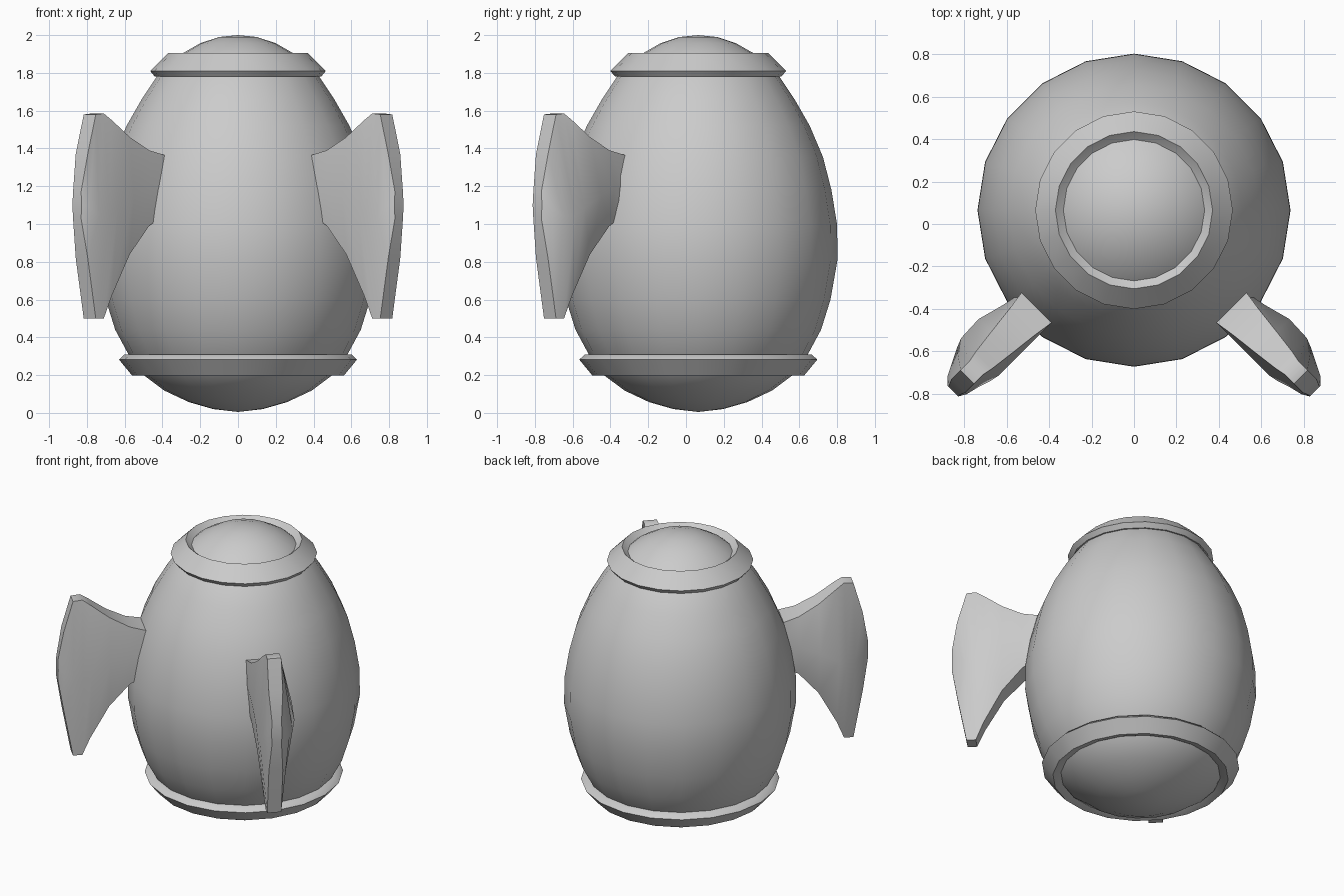
import bpy, bmesh, math
from mathutils import Vector

if "Cube" in bpy.data.objects:
    bpy.data.objects.remove(bpy.data.objects["Cube"])

CENTRE = Vector((0, 0.065, 0))
SIDES = 20


def finish(name, bm, angle):
    bmesh.ops.remove_doubles(bm, verts=bm.verts, dist=1e-5)
    bmesh.ops.recalc_face_normals(bm, faces=bm.faces)
    me = bpy.data.meshes.new(name)
    bm.to_mesh(me)
    bm.free()
    ob = bpy.data.objects.new(name, me)
    bpy.context.collection.objects.link(ob)
    bpy.ops.object.select_all(action='DESELECT')
    bpy.context.view_layer.objects.active = ob
    ob.select_set(True)
    bpy.ops.object.shade_smooth_by_angle(angle=math.radians(angle))
    return ob


def lathe(name, profile, angle=40, closed=False):
    bm = bmesh.new()
    vs = [bm.verts.new(CENTRE + Vector((r, 0, z))) for r, z in profile]
    pairs = list(zip(vs, vs[1:])) + ([(vs[-1], vs[0])] if closed else [])
    edges = [bm.edges.new(p) for p in pairs]
    bmesh.ops.spin(bm, geom=vs + edges, cent=CENTRE, axis=(0, 0, 1),
                   angle=math.tau, steps=SIDES, use_merge=True)
    return finish(name, bm, angle)


# Egg-shaped body
lathe("body", [(0, 0.005), (0.13, 0.02), (0.26, 0.057), (0.39, 0.118), (0.50, 0.2),
               (0.58, 0.31), (0.65, 0.44), (0.70, 0.60), (0.737, 0.81), (0.735, 0.995),
               (0.705, 1.18), (0.66, 1.355), (0.59, 1.52), (0.51, 1.66), (0.42, 1.795),
               (0.30, 1.90), (0.20, 1.957), (0.10, 1.99), (0, 2.0)])

# Bands around the top and the bottom
lathe("top_band", [(0.30, 1.85), (0.335, 1.873), (0.37, 1.905), (0.465, 1.81),
                   (0.44, 1.78), (0.38, 1.78)], 50, True)
lathe("bottom_band", [(0.48, 0.225), (0.525, 0.205), (0.56, 0.197), (0.63, 0.282),
                      (0.60, 0.31), (0.54, 0.31)], 50, True)

# Fin sections: distance out, low z, high z, end half-thickness, front bulge, back bulge
SECTIONS = [(0.65, 1.05, 1.365, 0.10, 0.10, 0.10),
            (0.75, 0.99, 1.39, 0.085, 0.10, 0.12),
            (0.88, 0.84, 1.46, 0.07, 0.10, 0.155),
            (1.00, 0.62, 1.55, 0.055, 0.10, 0.15),
            (1.05, 0.50, 1.585, 0.045, 0.09, 0.13),
            (1.11, 0.50, 1.58, 0.045, 0.07, 0.10),
            (1.17, 0.82, 1.37, 0.045, 0.055, 0.07),
            (1.205, 1.03, 1.17, 0.03, 0.035, 0.035)]


def fin(name, side):
    bm = bmesh.new()
    out = Vector((side, -1, 0)).normalized()
    across = Vector((side, 1, 0)).normalized()
    rings = []
    for d, lo, hi, e, front, back in SECTIONS:
        mid = lo + (hi - lo) * 0.5
        pts = [(-e, lo), (e, lo), (back, mid), (e, hi), (-e, hi), (-front, mid)]
        rings.append([bm.verts.new(CENTRE + out * d + across * t + Vector((0, 0, z)))
                      for t, z in pts])
    for a, b in zip(rings, rings[1:]):
        for i in range(6):
            j = (i + 1) % 6
            bm.faces.new((a[i], a[j], b[j], b[i]))
    bm.faces.new(rings[0])
    bm.faces.new(rings[-1])
    return finish(name, bm, 40)


# Mirrored pair of fins
fin("right_fin", 1)
fin("left_fin", -1)
